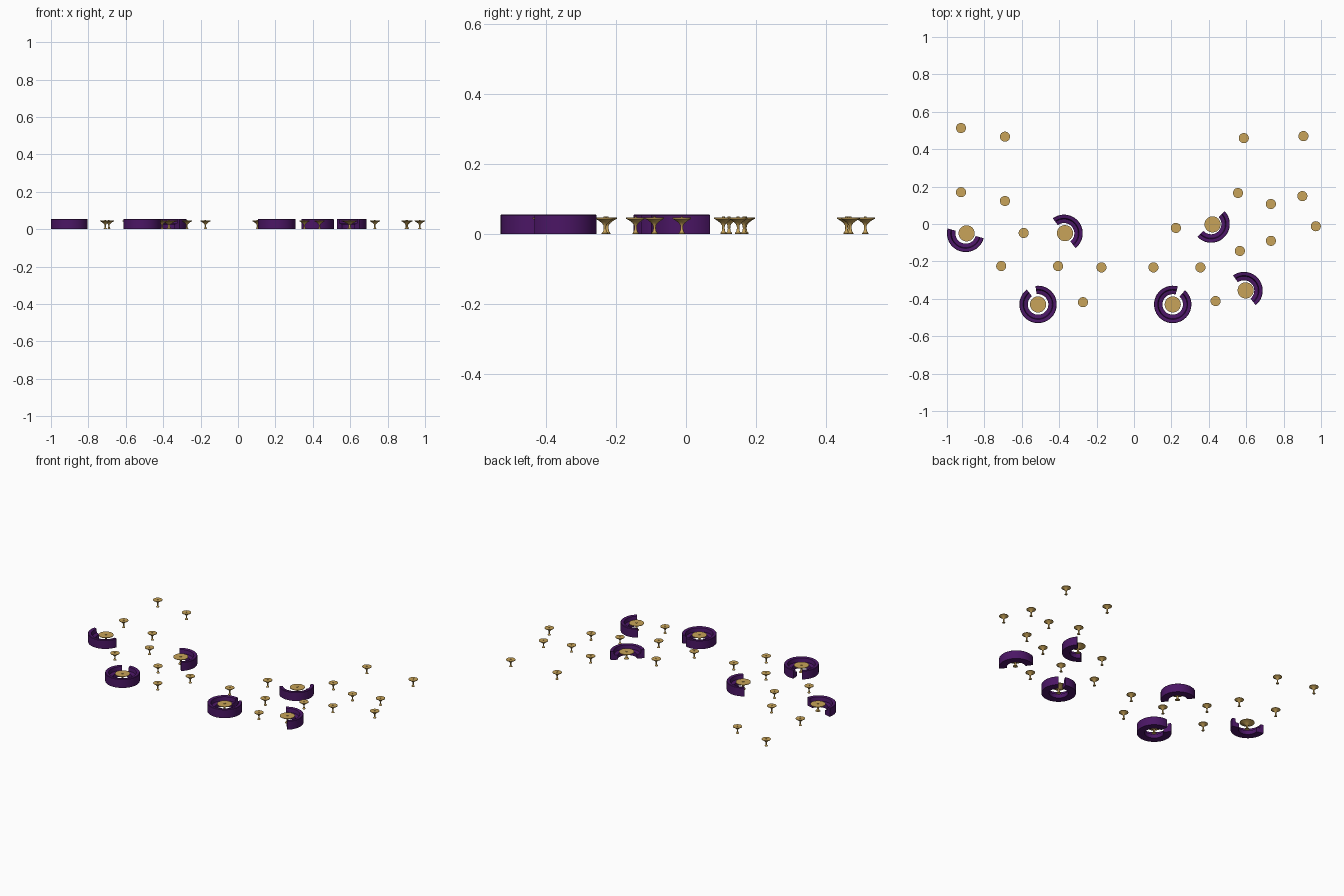
import bpy, bmesh
from math import sin, cos, radians

if "Cube" in bpy.data.objects:
    bpy.data.objects.remove(bpy.data.objects["Cube"])


def material(name, rgb):
    m = bpy.data.materials.new(name)
    m.diffuse_color = (*rgb, 1)
    m.use_nodes = True
    m.node_tree.nodes["Principled BSDF"].inputs["Base Color"].default_value = m.diffuse_color
    return m


purple = material("purple_velvet", (0.07, 0.008, 0.13))
gold = material("warm_brass", (0.58, 0.37, 0.10))


def sweep(name, profile, loc, mat, start=0, end=360, steps=32, capped=False):
    """Revolve an (r, z) profile around z; a capped profile is a closed section."""
    bm = bmesh.new()
    full = end - start >= 360
    rings = []
    for i in range(steps if full else steps + 1):
        a = radians(start + (end - start) * i / steps)
        rings.append([bm.verts.new((r * cos(a), r * sin(a), z)) for r, z in profile])
    n = len(profile)
    for i in range(steps):
        p, q = rings[i], rings[(i + 1) % len(rings)]
        for j in range(n if capped else n - 1):
            k = (j + 1) % n
            bm.faces.new((p[j], q[j], q[k], p[k]))
    if capped and not full:
        bm.faces.new(rings[0])
        bm.faces.new(rings[-1])
    bmesh.ops.remove_doubles(bm, verts=bm.verts, dist=1e-6)
    bmesh.ops.recalc_face_normals(bm, faces=bm.faces)
    me = bpy.data.meshes.new(name)
    bm.to_mesh(me)
    bm.free()
    me.materials.append(mat)
    ob = bpy.data.objects.new(name, me)
    bpy.context.collection.objects.link(ob)
    ob.location = (*loc, 0)
    bpy.ops.object.select_all(action='DESELECT')
    ob.select_set(True)
    bpy.context.view_layer.objects.active = ob
    bpy.ops.object.shade_smooth_by_angle(angle=radians(35))
    return ob


def table(name, loc, s):
    # round top on a flared pedestal, with a small centre fitting
    prof = [(0, 0), (0.009 * s, 0), (0.009 * s, 0.002), (0.005 * s, 0.007),
            (0.0035 * s, 0.015), (0.004 * s, 0.024), (0.009 * s, 0.031),
            (0.018 * s, 0.038), (0.027 * s, 0.043), (0.027 * s, 0.046),
            (0.004 * s, 0.046), (0.004 * s, 0.049), (0, 0.049)]
    sweep(name, prof, loc, gold, steps=24)


# curved booths: high back outside, lower seat inside
booth = [(0.055, 0), (0.1, 0), (0.1, 0.053), (0.098, 0.055), (0.084, 0.055),
         (0.080, 0.053), (0.076, 0.030), (0.060, 0.029), (0.055, 0.026)]
booths = [(-0.90, -0.05, 165, 345), (-0.374, -0.05, -52, 127), (-0.513, -0.43, 127, 458),
          (0.207, -0.43, 74, 409), (0.412, 0.0, -137, 43), (0.588, -0.356, -51, 126)]
for i, (x, y, a, b) in enumerate(booths):
    sweep(f"booth_sofa_{i}", booth, (x, y), purple, a, b, 40, True)

# booth tables
for i, p in enumerate([(-0.895, -0.05), (-0.369, -0.049), (-0.513, -0.43),
                       (0.207, -0.43), (0.42, -0.002), (0.597, -0.355)]):
    table(f"booth_table_{i}", p, 1.6)

# standing tables
spots = [(-0.925, 0.513), (-0.69, 0.467), (-0.925, 0.17), (-0.69, 0.123), (-0.59, -0.048),
         (-0.71, -0.225), (-0.406, -0.225), (-0.174, -0.232), (-0.273, -0.418),
         (0.104, -0.232), (0.224, -0.021), (0.355, -0.232), (0.436, -0.412),
         (0.566, -0.144), (0.732, -0.09), (0.732, 0.107), (0.556, 0.166),
         (0.587, 0.459), (0.906, 0.47), (0.90, 0.149), (0.972, -0.012)]
for i, p in enumerate(spots):
    table(f"standing_table_{i}", p, 1.0)
